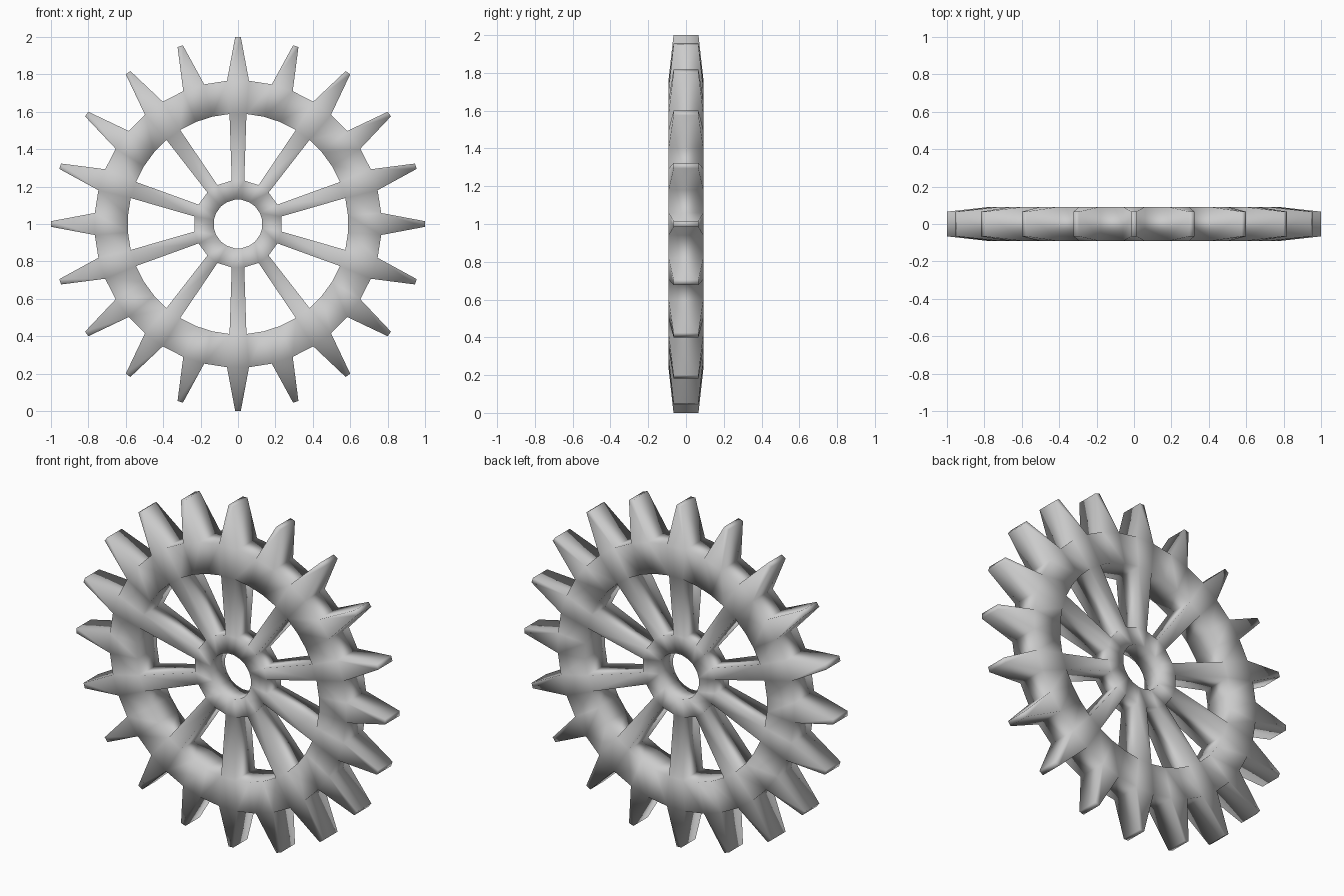
import bpy, bmesh, math

if "Cube" in bpy.data.objects:
    bpy.data.objects.remove(bpy.data.objects["Cube"])

TEETH = 20
STEP = 2 * math.pi / TEETH
bm = bmesh.new()


def ring(radius, half_angle, half_depth, every=1):
    """Pairs of vertices either side of each tooth axis, front and back."""
    pts = []
    for i in range(0, TEETH, every):
        for s in (-1, 1):
            a = i * STEP + s * half_angle
            x, z = radius * math.sin(a), 1 + radius * math.cos(a)
            pts.append([bm.verts.new((x, y, z)) for y in (-half_depth, half_depth)])
    return pts


def wall(a, b):
    """Quad spanning the depth between two front/back pairs."""
    bm.faces.new((a[0], b[0], b[1], a[1]))


def plates(inner, outer, i, j):
    """Front and back faces between two rings."""
    for d in (0, 1):
        bm.faces.new((inner[i][d], inner[j][d], outer[j][d], outer[i][d]))


rim_out = ring(0.768, math.radians(4.4), 0.092)
rim_in = ring(0.59, math.radians(4.4), 0.092)
tips = ring(1.0, 0.015, 0.066)
hub_out = ring(0.235, math.radians(8.2), 0.066, 2)
hub_in = ring(0.131, math.radians(8.2), 0.066, 2)

# rim and teeth
n = len(rim_out)
for i in range(n):
    j = (i + 1) % n
    plates(rim_in, rim_out, i, j)
    if i % 2 == 0:
        plates(rim_out, tips, i, j)
        wall(tips[i], tips[j])
        wall(rim_out[i], tips[i])
        wall(rim_out[j], tips[j])
    else:
        wall(rim_out[i], rim_out[j])
    if i % 4 != 0:
        wall(rim_in[i], rim_in[j])

# hub and tapered spokes
m = len(hub_out)
for i in range(m):
    j = (i + 1) % m
    plates(hub_in, hub_out, i, j)
    wall(hub_in[i], hub_in[j])
    if i % 2 == 0:
        a, b = rim_in[2 * i], rim_in[2 * i + 1]
        for d in (0, 1):
            bm.faces.new((hub_out[i][d], hub_out[j][d], b[d], a[d]))
        wall(hub_out[i], a)
        wall(hub_out[j], b)
    else:
        wall(hub_out[i], hub_out[j])

bmesh.ops.recalc_face_normals(bm, faces=bm.faces)
for f in bm.faces:
    f.smooth = True
mesh = bpy.data.meshes.new("spoked_gear")
bm.to_mesh(mesh)
bm.free()
gear = bpy.data.objects.new("spoked_gear", mesh)
bpy.context.collection.objects.link(gear)
